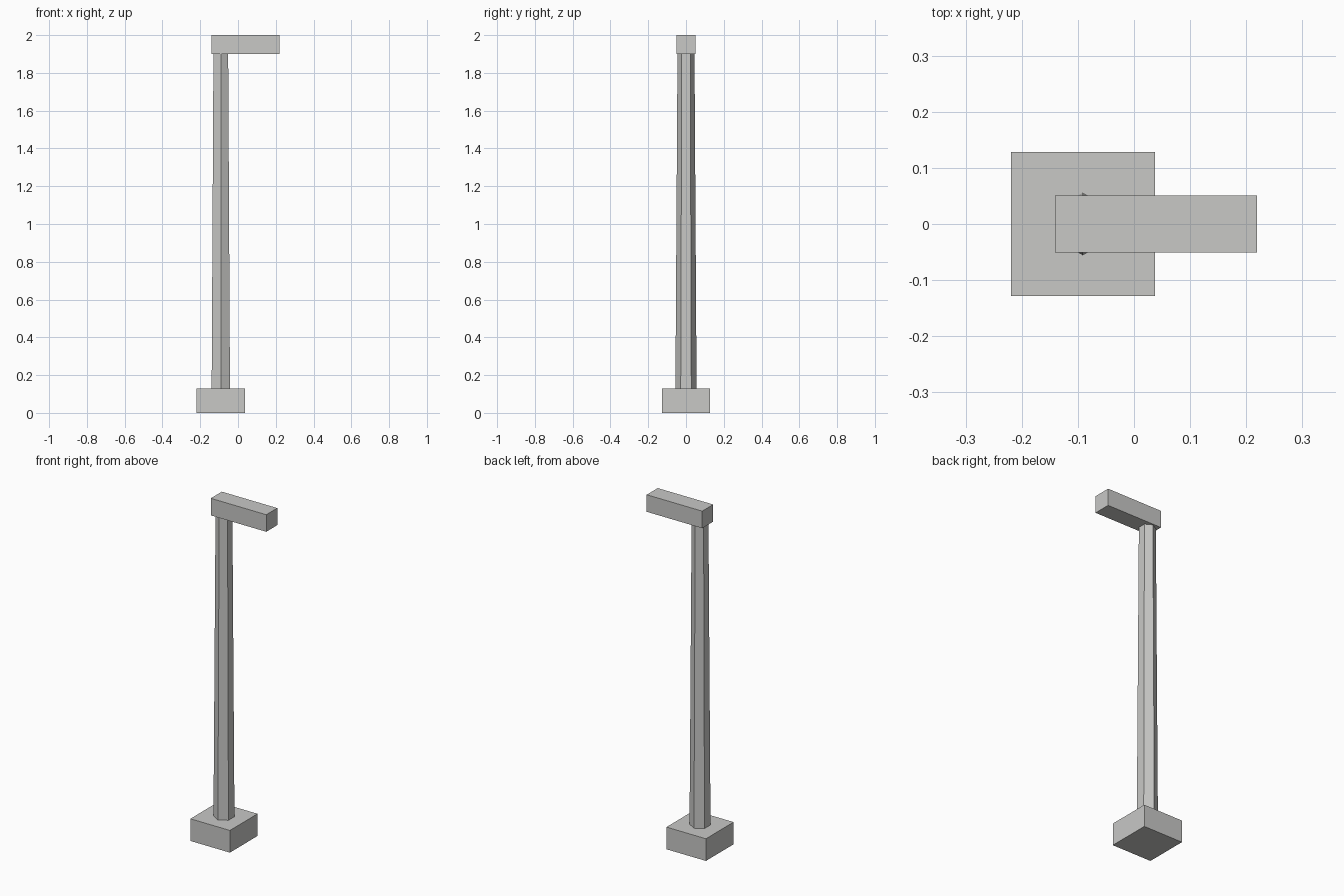
import bpy
import math

if "Cube" in bpy.data.objects:
    bpy.data.objects.remove(bpy.data.objects["Cube"])

AXIS_X = -0.091  # the post and foot share this axis

grey = bpy.data.materials.new("light_grey")
grey.diffuse_color = (0.58, 0.58, 0.565, 1.0)
grey.use_nodes = True
grey.node_tree.nodes["Principled BSDF"].inputs["Base Color"].default_value = grey.diffuse_color


def finish(name):
    obj = bpy.context.object
    obj.name = name
    obj.data.materials.append(grey)
    return obj


def box(name, x0, x1, width, z0, z1):
    """Box centred on y = 0 between the given x and z limits."""
    bpy.ops.mesh.primitive_cube_add(size=1, location=((x0 + x1) / 2, 0, (z0 + z1) / 2))
    bpy.context.object.scale = (x1 - x0, width, z1 - z0)
    bpy.ops.object.transform_apply(location=False, rotation=False, scale=True)
    return finish(name)


# Square foot block
box("foot_block", AXIS_X - 0.128, AXIS_X + 0.128, 0.256, 0.0, 0.13)

# Tapered hexagonal post with corners towards front and back
bpy.ops.mesh.primitive_cone_add(vertices=6, radius1=0.056, radius2=0.045,
                                depth=1.77, location=(AXIS_X, 0, 0.13 + 1.77 / 2))
finish("post")

# Arm on top, reaching to the right
box("top_arm", -0.141, 0.219, 0.102, 1.90, 2.0)
